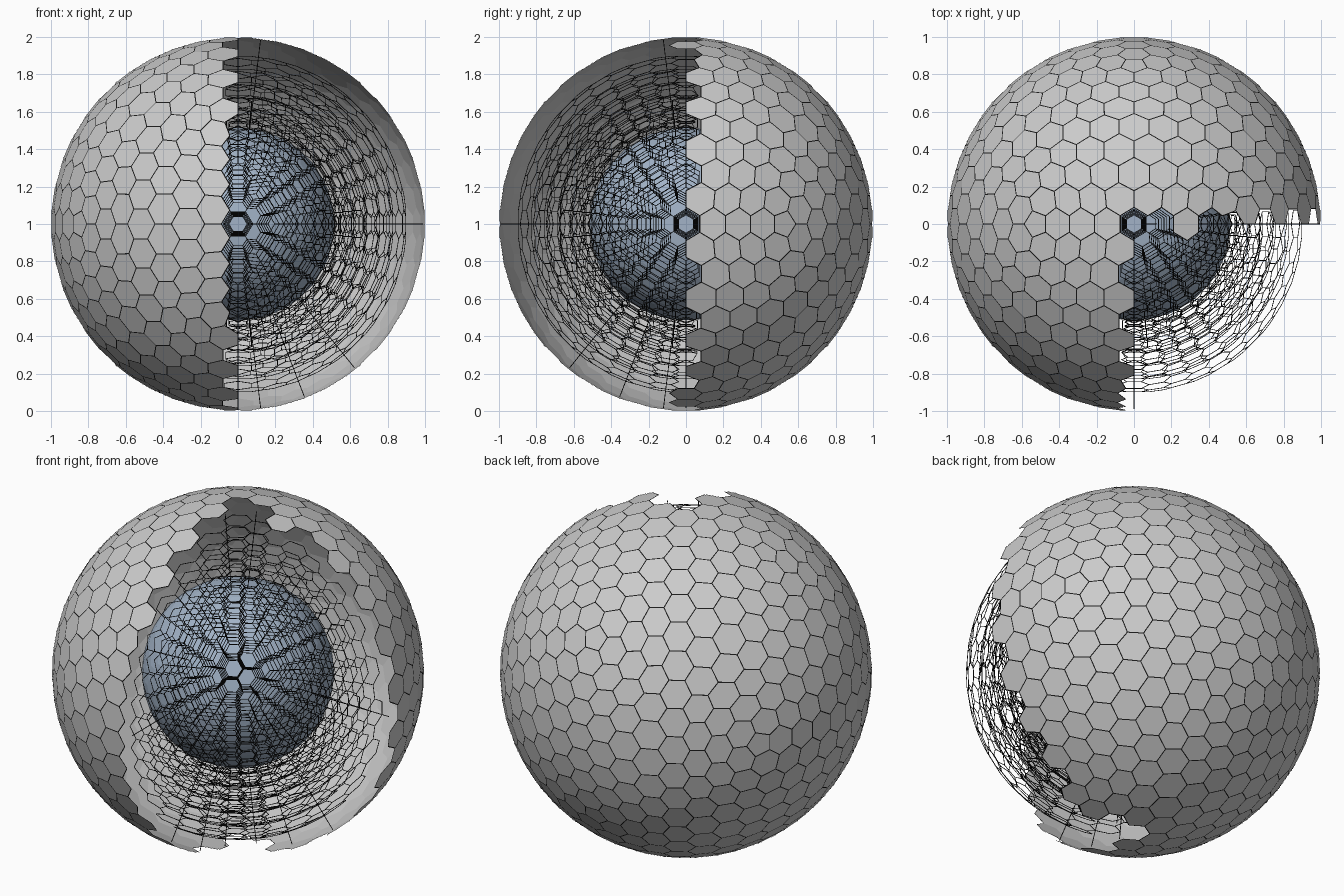
import bpy, math
from itertools import combinations, product
from mathutils import Vector

if "Cube" in bpy.data.objects:
    bpy.data.objects.remove(bpy.data.objects["Cube"])

CENTRE = Vector((0, 0, 1))


def material(name, rgb):
    m = bpy.data.materials.new(name)
    m.diffuse_color = (*rgb, 1)
    m.use_nodes = True
    m.node_tree.nodes["Principled BSDF"].inputs["Base Color"].default_value = m.diffuse_color
    return m


BLACK = material("black", (0.01, 0.01, 0.01))
BLUE = material("slate_blue", (0.36, 0.45, 0.57))


def make_object(name, verts, faces, mat=None):
    me = bpy.data.meshes.new(name)
    me.from_pydata([tuple(v) for v in verts], [], faces)
    me.update()
    ob = bpy.data.objects.new(name, me)
    bpy.context.collection.objects.link(ob)
    ob.location = CENTRE
    if mat:
        me.materials.append(mat)
    return ob


# Geodesic triangles: icosahedron split three times
PHI = (1 + 5 ** 0.5) / 2
pts = []
for s, t in product((-1, 1), repeat=2):
    pts += [Vector((s, 0, t * PHI)), Vector((t * PHI, s, 0)), Vector((0, t * PHI, s))]
tris = [c for c in combinations(range(12), 3)
        if all(abs((pts[a] - pts[b]).length - 2) < 1e-4 for a, b in combinations(c, 2))]
pts = [p.normalized() for p in pts]
for _ in range(3):
    mids, split = {}, []

    def mid(a, b):
        k = (min(a, b), max(a, b))
        if k not in mids:
            mids[k] = len(pts)
            pts.append((pts[a] + pts[b]).normalized())
        return mids[k]
    for a, b, c in tris:
        ab, bc, ca = mid(a, b), mid(b, c), mid(c, a)
        split += [(a, ab, ca), (b, bc, ab), (c, ca, bc), (ab, bc, ca)]
    tris = split

# Hexagon cells: one around every geodesic point
corners = [(pts[a] + pts[b] + pts[c]).normalized() for a, b, c in tris]
around = [[] for _ in pts]
for i, t in enumerate(tris):
    for p in t:
        around[p].append(i)
cells = []
for p, ring in zip(pts, around):
    u = p.orthogonal().normalized()
    w = p.cross(u)
    cells.append(sorted(ring, key=lambda i: math.atan2(corners[i].dot(w), corners[i].dot(u))))


def is_open(p):
    """Cells belonging to the cut-away quarter."""
    if abs(p.y) < 1e-4:
        stray = (0.2 < p.x < 0.34 and p.z > 0) or (0.2 < p.x < 0.45 and p.z < 0)
        return p.x > -1e-4 and not stray
    return p.x > -1e-4 and p.y < 0


kept = [c for p, c in zip(pts, cells) if not is_open(p)]
cut = [c for p, c in zip(pts, cells) if is_open(p)]


def edges_of(group):
    return {tuple(sorted((c[i - 1], c[i]))) for c in group for i in range(len(c))}


def add_bar(verts, faces, a, b, r, sides=3):
    d = (b - a).normalized()
    n = (a + b).normalized()
    if abs(d.dot(n)) > 0.9:
        n = d.orthogonal().normalized()
    s = d.cross(n)
    base = len(verts)
    for e in (a, b):
        for k in range(sides):
            t = math.tau * k / sides
            verts.append(e + r * (math.cos(t) * n + math.sin(t) * s))
    for k in range(sides):
        j = (k + 1) % sides
        faces.append((base + k, base + j, base + sides + j, base + sides + k))


# Outer shell of flat tiles, one quarter left open
make_object("outer_shell", [c * 0.998 for c in corners], kept)

# Dark seams lying on the outer shell
verts, faces = [], []
for i, j in edges_of(kept):
    a, b = corners[i], corners[j]
    s = (b - a).cross(a + b).normalized() * 0.0028
    n = len(verts)
    verts += [q * 0.9995 for q in (a - s, b - s, b + s, a + s)]
    faces.append((n, n + 1, n + 2, n + 3))
make_object("shell_seams", verts, faces, BLACK)

# Inner core
make_object("inner_core", [c * 0.515 for c in corners], cells, BLUE)

# Concentric wire layers in the open quarter
for k in range(6):
    r = 0.55 + 0.07 * k
    verts, faces = [], []
    for i, j in edges_of(cut):
        add_bar(verts, faces, corners[i] * r, corners[j] * r, 0.0022)
    make_object(f"wire_layer_{k + 1}", verts, faces, BLACK)

# Radial spokes between the core and the shell along the cut
verts, faces = [], []
for deg, up in ((7, 1), (7, -1), (21, -1), (39, -1)):
    s, c = math.sin(math.radians(deg)), up * math.cos(math.radians(deg))
    for d in (Vector((0, -s, c)), Vector((s, 0, c))):
        add_bar(verts, faces, d * 0.51, d * 0.99, 0.0025)
for d in (Vector((1, 0, 0)), Vector((0, -1, 0))):
    add_bar(verts, faces, d * 0.51, d * 0.99, 0.0025)
make_object("radial_spokes", verts, faces, BLACK)
